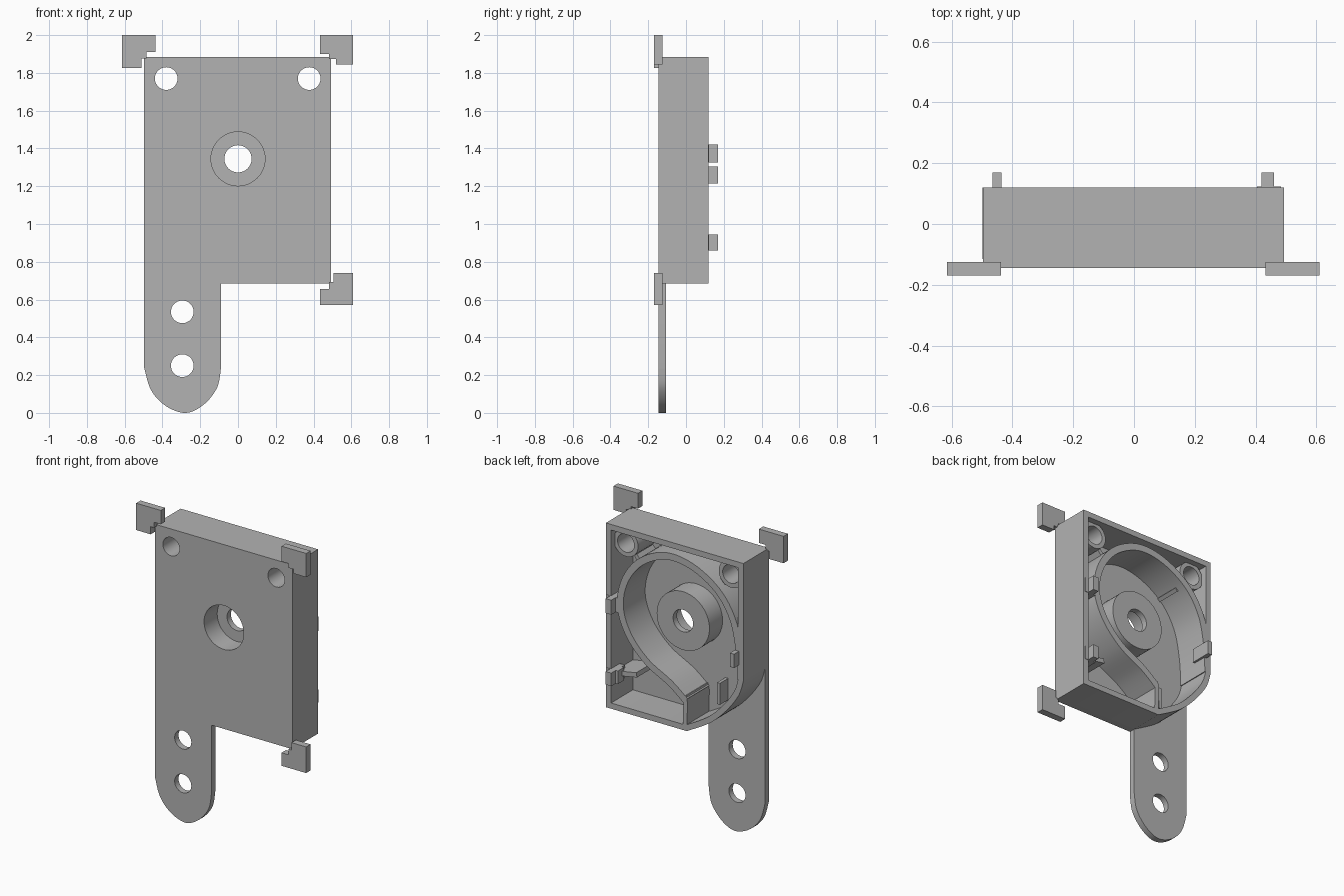
import bpy, bmesh, math
from mathutils import Vector

cube = bpy.data.objects.get("Cube")
if cube:
    bpy.data.objects.remove(cube)

grey = bpy.data.materials.new("plain_grey")
grey.use_nodes = True
tone = (0.45, 0.45, 0.45, 1)
grey.diffuse_color = tone
grey.node_tree.nodes["Principled BSDF"].inputs["Base Color"].default_value = tone

FRONT, FLOOR, BACK = -0.145, -0.105, 0.12
L, R, BOT, TOP = -0.497, 0.493, 0.685, 1.885


def prism(name, pts, y0, y1):
    """Extrude an outline in the xz plane from y0 to y1."""
    bm = bmesh.new()
    face = bm.faces.new([bm.verts.new((x, y0, z)) for x, z in pts])
    ext = bmesh.ops.extrude_face_region(bm, geom=[face])
    verts = [v for v in ext["geom"] if isinstance(v, bmesh.types.BMVert)]
    bmesh.ops.translate(bm, vec=(0, y1 - y0, 0), verts=verts)
    bmesh.ops.recalc_face_normals(bm, faces=bm.faces)
    me = bpy.data.meshes.new(name)
    bm.to_mesh(me)
    bm.free()
    me.materials.append(grey)
    ob = bpy.data.objects.new(name, me)
    bpy.context.collection.objects.link(ob)
    return ob


def circle(x, z, r, n=48):
    return [(x + r * math.cos(i * math.tau / n), z + r * math.sin(i * math.tau / n))
            for i in range(n)]


def rect(x0, x1, z0, z1):
    return [(x0, z0), (x1, z0), (x1, z1), (x0, z1)]


def drill(ob, x, z, r, y0=-0.3, y1=0.3):
    """Cut a round hole along y."""
    cutter = prism("cutter", circle(x, z, r), y0, y1)
    cutter.hide_render = True
    mod = ob.modifiers.new("hole", "BOOLEAN")
    mod.operation, mod.solver, mod.object = "DIFFERENCE", "EXACT", cutter
    bpy.context.view_layer.objects.active = ob
    bpy.ops.object.modifier_apply(modifier=mod.name)
    bpy.data.objects.remove(cutter)


def smooth_path(pts, steps=6):
    """Catmull-Rom curve through the points."""
    p = [Vector(q) for q in [pts[0]] + pts + [pts[-1]]]
    out = []
    for a, b, c, d in zip(p, p[1:], p[2:], p[3:]):
        for i in range(steps):
            t = i / steps
            out.append(0.5 * (2 * b + (c - a) * t + (2 * a - 5 * b + 4 * c - d) * t * t
                              + (3 * b - a - 3 * c + d) * t ** 3))
    return out + [p[-1]]


def offset(pts, dist, closed=False):
    """Mitred offset of a path to its left."""
    pts = [Vector(p) for p in pts]
    n, out = len(pts), []
    for i, p in enumerate(pts):
        a = (p - pts[i - 1]).normalized() if closed or i else None
        b = (pts[(i + 1) % n] - p).normalized() if closed or i < n - 1 else a
        a = a or b
        na, nb = Vector((-a.y, a.x)), Vector((-b.y, b.x))
        out.append(p + (na + nb) * dist / (1 + na.dot(nb)))
    return out


def wall(name, path, thick, y0=FLOOR - 0.01, y1=BACK):
    side = offset(path, thick / 2)
    other = offset(path, -thick / 2)
    return prism(name, side + other[::-1], y0, y1)


# Front plate with hanging rounded tab
tab_tip = smooth_path([(L, 0.24), (-0.46, 0.12), (-0.38, 0.035), (-0.275, 0.0),
                       (-0.18, 0.045), (-0.11, 0.135), (-0.09, 0.24)])
plate = prism("front_plate",
              [(R, BOT), (R, TOP), (L, TOP)] + tab_tip + [(-0.09, BOT)], FRONT, FLOOR)
for z in (0.535, 0.25):
    drill(plate, -0.295, z, 0.06)

# Outer walls with the cut-away lower corner
corner = smooth_path([(L, 1.12), (-0.465, 1.02), (-0.38, 0.9), (-0.26, 0.785), (-0.09, BOT)])
outline = corner + [(R, BOT), (R, TOP), (L, TOP)]
shell = prism("outer_wall", outline, FLOOR, BACK)
pocket = prism("cutter", offset(outline, 0.037, True), FLOOR - 0.1, BACK + 0.1)
pocket.hide_render = True
mod = shell.modifiers.new("pocket", "BOOLEAN")
mod.operation, mod.solver, mod.object = "DIFFERENCE", "EXACT", pocket
bpy.context.view_layer.objects.active = shell
bpy.ops.object.modifier_apply(modifier=mod.name)
bpy.data.objects.remove(pocket)

# Spiral wall around the fan chamber
spiral = smooth_path([(-0.08, 0.88), (0.03, 0.965), (0.2, 1.06), (0.33, 1.2), (0.39, 1.37),
                      (0.355, 1.55), (0.24, 1.7), (0.06, 1.785), (-0.13, 1.765),
                      (-0.31, 1.66), (-0.42, 1.5), (-0.465, 1.3), (-0.475, 1.12)])
wall("spiral_wall", spiral, 0.045)
wall("spiral_wall_end", [(-0.07, 0.91), (-0.08, 0.87), (-0.075, 0.7)], 0.03)

# Centre boss with counterbore and shaft hole
boss = prism("centre_boss", circle(0, 1.345, 0.19), FLOOR - 0.01, 0.03)
for part in (plate, boss):
    drill(part, 0, 1.345, 0.143, -0.3, -0.01)
drill(boss, 0, 1.345, 0.072)

# Upper screw tubes with their joining ribs
for side, x in (("left", 0.377), ("right", -0.38)):
    drill(plate, x, 1.77, 0.06)
    tube = prism(side + "_screw_tube", circle(x, 1.77, 0.088), FLOOR - 0.01, 0.08)
    drill(tube, x, 1.77, 0.06)
    s = 1 if x > 0 else -1
    wall(side + "_tube_rib", [(x - s * 0.055, 1.70), (x - s * 0.1, 1.645)], 0.025, y1=0.06)

# Ribs in the lower pockets
wall("lower_left_rib", [(0.47, 0.9), (0.3, 0.93)], 0.03, y1=0.08)
wall("outlet_rib", [(-0.22, 0.84), (-0.22, 0.98)], 0.02, y1=-0.02)

# Snap clips on the back rim
for name, x0, x1, z0, z1 in (("upper_left_clip", 0.42, 0.46, 1.325, 1.42),
                             ("lower_left_clip", 0.42, 0.46, 0.86, 0.945),
                             ("right_clip", -0.465, -0.435, 1.215, 1.305)):
    prism(name, rect(x0, x1, z0, z1), 0.03, 0.17)
    if x0 > 0:
        prism(name + "_base", rect(x0 - 0.015, R - 0.01, z0, z1), 0.06, BACK + 0.003)

# Notched corner pads on the front
pads = {
    "upper_right_pad": [(-0.615, 1.825), (-0.51, 1.825), (-0.51, 1.875), (-0.485, 1.875),
                        (-0.485, 1.91), (-0.437, 1.91), (-0.437, 2), (-0.615, 2)],
    "upper_left_pad": [(0.433, 1.9), (0.483, 1.9), (0.483, 1.873), (0.52, 1.873),
                       (0.52, 1.845), (0.61, 1.845), (0.61, 2), (0.433, 2)],
    "lower_left_pad": [(0.433, 0.57), (0.61, 0.57), (0.61, 0.74), (0.505, 0.74),
                       (0.505, 0.692), (0.483, 0.692), (0.483, 0.655), (0.433, 0.655)],
}
for name, pts in pads.items():
    prism(name, pts, -0.17, -0.125)

# Smooth the curved sides, keep the edges sharp
bpy.ops.object.select_all(action="DESELECT")
for ob in bpy.context.collection.objects:
    if ob.type == "MESH" and grey.name in ob.data.materials:
        ob.select_set(True)
        bpy.context.view_layer.objects.active = ob
bpy.ops.object.shade_smooth_by_angle(angle=math.radians(30))
